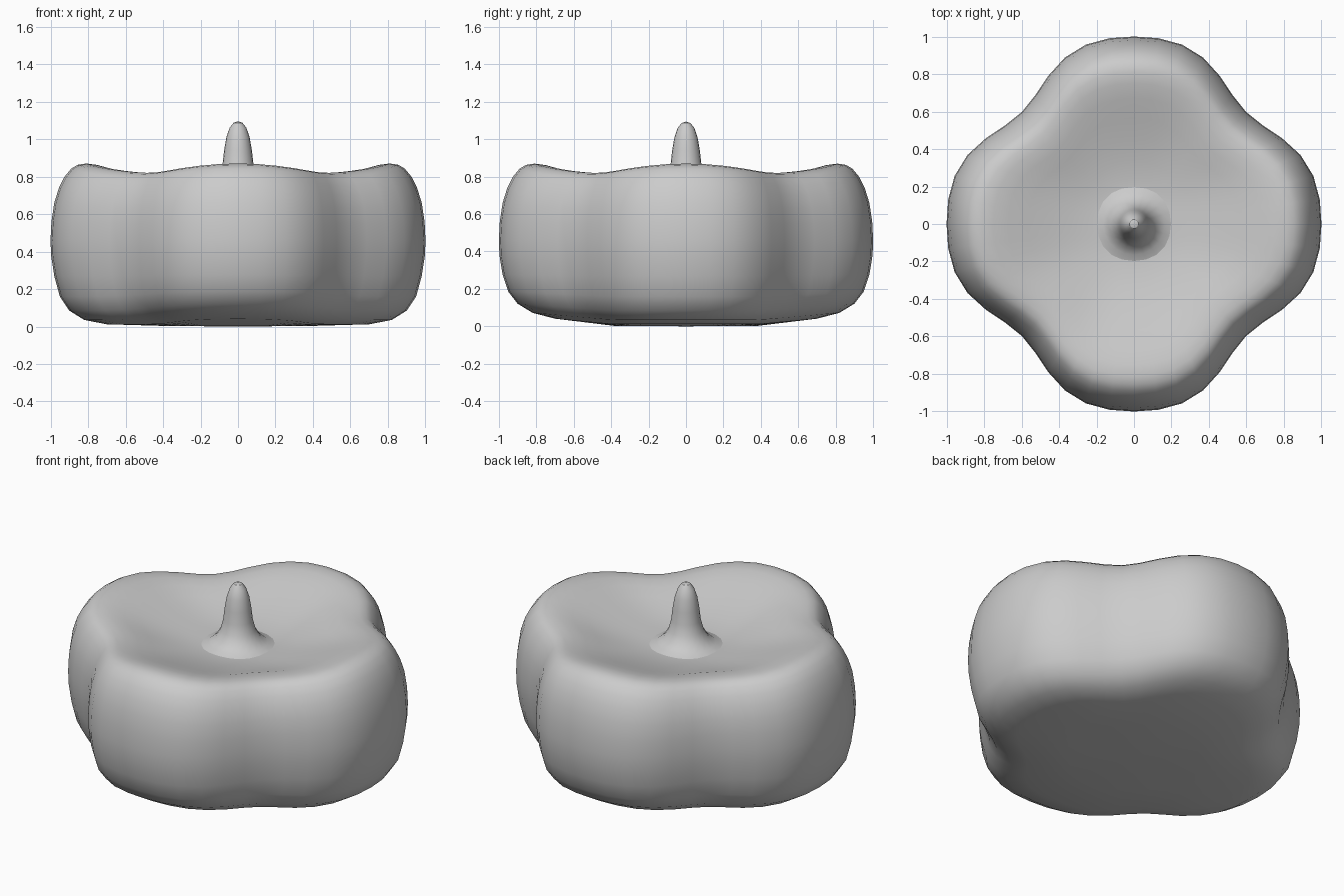
import bpy, bmesh, math

if "Cube" in bpy.data.objects:
    bpy.data.objects.remove(bpy.data.objects["Cube"])

SEG = 48

grey = bpy.data.materials.new("plain grey")
grey.diffuse_color = (0.6, 0.6, 0.6, 1)
grey.use_nodes = True
grey.node_tree.nodes["Principled BSDF"].inputs["Base Color"].default_value = grey.diffuse_color


def revolve(name, profile, point, seg, smooth_angle):
    """Skin rings of a profile; the first and last entries are poles."""
    bm = bmesh.new()
    rings = []
    for i, p in enumerate(profile):
        if i in (0, len(profile) - 1):
            rings.append([bm.verts.new((0, 0, p[1]))])
        else:
            rings.append([bm.verts.new(point(p, 2 * math.pi * j / seg)) for j in range(seg)])
    for a, b in zip(rings, rings[1:]):
        for j in range(seg):
            k = (j + 1) % seg
            if len(a) == 1:
                bm.faces.new((a[0], b[k], b[j]))
            elif len(b) == 1:
                bm.faces.new((a[j], a[k], b[0]))
            else:
                bm.faces.new((a[j], a[k], b[k], b[j]))
    bmesh.ops.recalc_face_normals(bm, faces=bm.faces)
    me = bpy.data.meshes.new(name)
    bm.to_mesh(me)
    bm.free()
    me.materials.append(grey)
    ob = bpy.data.objects.new(name, me)
    bpy.context.collection.objects.link(ob)
    bpy.context.view_layer.objects.active = ob
    ob.select_set(True)
    if smooth_angle:
        bpy.ops.object.shade_smooth_by_angle(angle=math.radians(smooth_angle))
    ob.select_set(False)
    return ob


# Four-lobed fruit body: flat base, bulging sides, rounded rim, dished top
def body_point(p, t):
    s, z = p
    lobe = 0.9425 + 0.0775 * math.cos(4 * t) - 0.0195 * math.cos(8 * t)
    k = min(1, max(0.0, (s - 0.15) / 0.5))          # lobes fade to the centre
    r = s * (0.94 + (lobe - 0.94) * k if s < 0.65 else lobe)
    x, y = r * math.cos(t), r * math.sin(t)
    if z > 0.5:                                      # rim dips between lobes
        w = min(1, (z - 0.5) / 0.3) * min(1, s / 0.8) ** 2
        z -= 0.05 * w * (1 - math.cos(4 * t)) / 2
    elif z < 0.3:                                    # base lifts to front and back
        z += 0.05 * max(0, abs(y) - 0.4) / 0.5 * (1 - z / 0.3)
    return x, y, z


body = [(0, 0), (0.4, 0.003), (0.7, 0.012), (0.82, 0.035), (0.9, 0.085), (0.95, 0.16),
        (0.98, 0.27), (0.997, 0.38), (1.0, 0.46), (0.995, 0.56), (0.98, 0.66), (0.955, 0.74),
        (0.925, 0.8), (0.89, 0.842), (0.855, 0.863), (0.81, 0.87), (0.75, 0.862),
        (0.67, 0.84), (0.57, 0.805), (0.46, 0.77), (0.35, 0.742), (0.25, 0.725),
        (0.18, 0.72), (0, 0.72)]
revolve("fruit_body", body, body_point, SEG, 30)

# Central stem flaring into the dish
stem = [(0, 0.7), (0.22, 0.715), (0.165, 0.732), (0.125, 0.765), (0.098, 0.81), (0.082, 0.87),
        (0.074, 0.94), (0.062, 1.01), (0.045, 1.06), (0.024, 1.087), (0, 1.095)]
revolve("stem", stem, lambda p, t: (p[0] * math.cos(t), p[0] * math.sin(t), p[1]), 20, 30)
